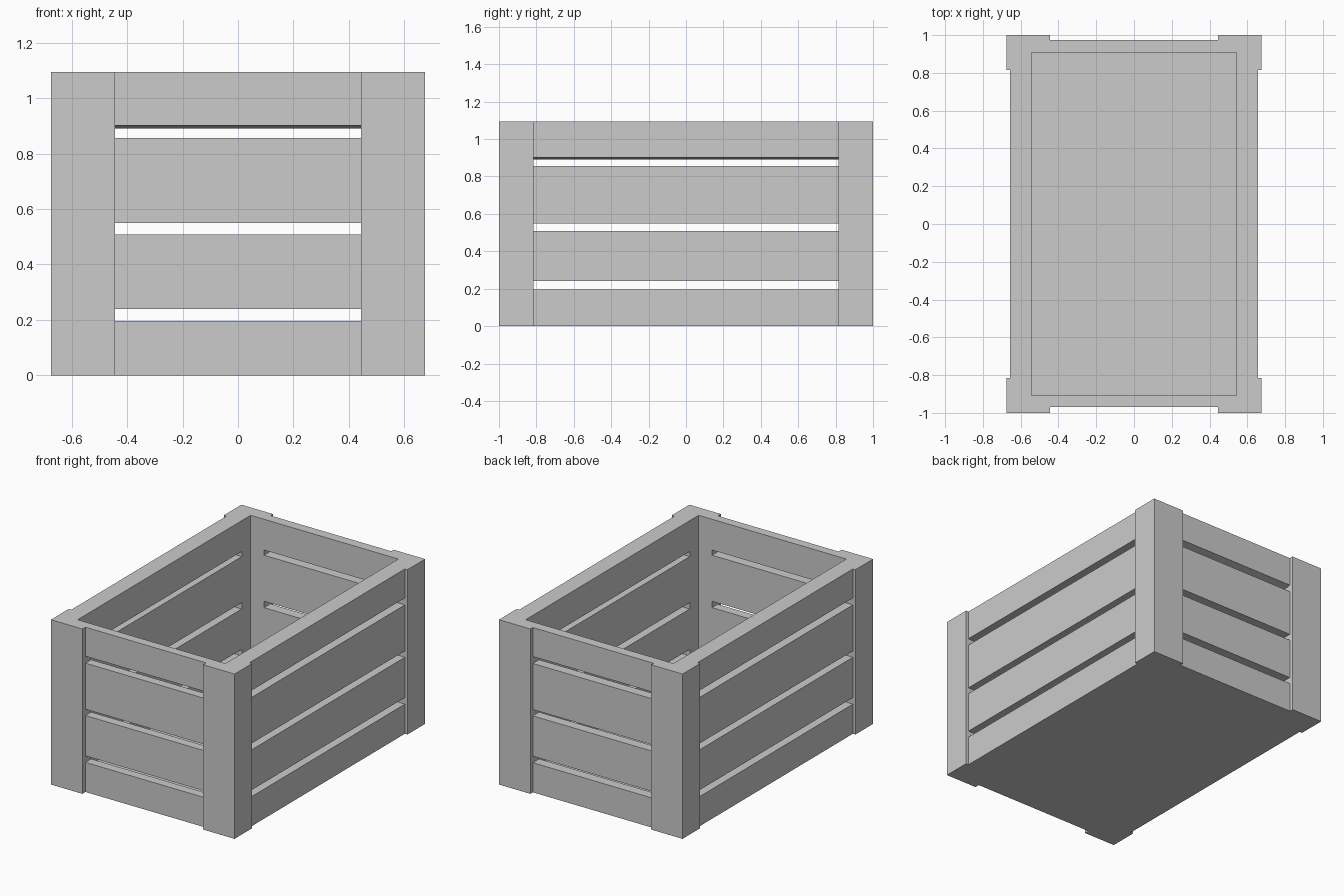
import bpy
import bmesh
from mathutils import Vector

if "Cube" in bpy.data.objects:
    bpy.data.objects.remove(bpy.data.objects["Cube"])

H = 1.095                    # crate height
OX, OY = 0.675, 1.0          # outer post faces
IX, IY = 0.543, 0.908        # inner cavity
PX, PY = 0.444, 0.815        # inner edges of the posts
SX = 0.656                   # outer face of the side slats
S_FRONT, S_BACK = 0.968, 0.974


def prism(name, profile, sweep):
    """Extrude a closed 3D profile along the sweep vector."""
    bm = bmesh.new()
    face = bm.faces.new([bm.verts.new(p) for p in profile])
    ext = bmesh.ops.extrude_face_region(bm, geom=[face], use_keep_orig=True)
    verts = [v for v in ext["geom"] if isinstance(v, bmesh.types.BMVert)]
    bmesh.ops.translate(bm, verts=verts, vec=Vector(sweep))
    bmesh.ops.recalc_face_normals(bm, faces=bm.faces)
    mesh = bpy.data.meshes.new(name)
    bm.to_mesh(mesh)
    bm.free()
    obj = bpy.data.objects.new(name, mesh)
    bpy.context.collection.objects.link(obj)
    return obj


# L-shaped corner posts
corner = [(PX, OY), (OX, OY), (OX, PY), (IX, PY), (IX, IY), (PX, IY)]
for sx, x_name in ((-1, "left"), (1, "right")):
    for sy, y_name in ((-1, "front"), (1, "back")):
        prism(f"{y_name}_{x_name}_post",
              [(sx * x, sy * y, 0) for x, y in corner], (0, 0, H))

# Slats: bottom at inner face, bottom at outer face, top
slats = [(0, 0, 0.197), (0.24, 0.24, 0.508),
         (0.55, 0.55, 0.856), (0.89, 0.902, H)]
for i, (z_in, z_out, top) in enumerate(slats, 1):
    def section(inner, outer):
        return [(inner, z_in), (outer, z_out), (outer, top), (inner, top)]

    for s, side in ((-1, "left"), (1, "right")):
        prism(f"{side}_slat_{i}",
              [(s * d, -PY, z) for d, z in section(IX, SX)], (0, 2 * PY, 0))
    for s, side, outer in ((-1, "front", S_FRONT), (1, "back", S_BACK)):
        prism(f"{side}_slat_{i}",
              [(-PX, s * d, z) for d, z in section(IY, outer)], (2 * PX, 0, 0))

# Floor board
prism("floor", [(-IX, -IY, 0), (IX, -IY, 0), (IX, IY, 0), (-IX, IY, 0)],
      (0, 0, 0.08))
